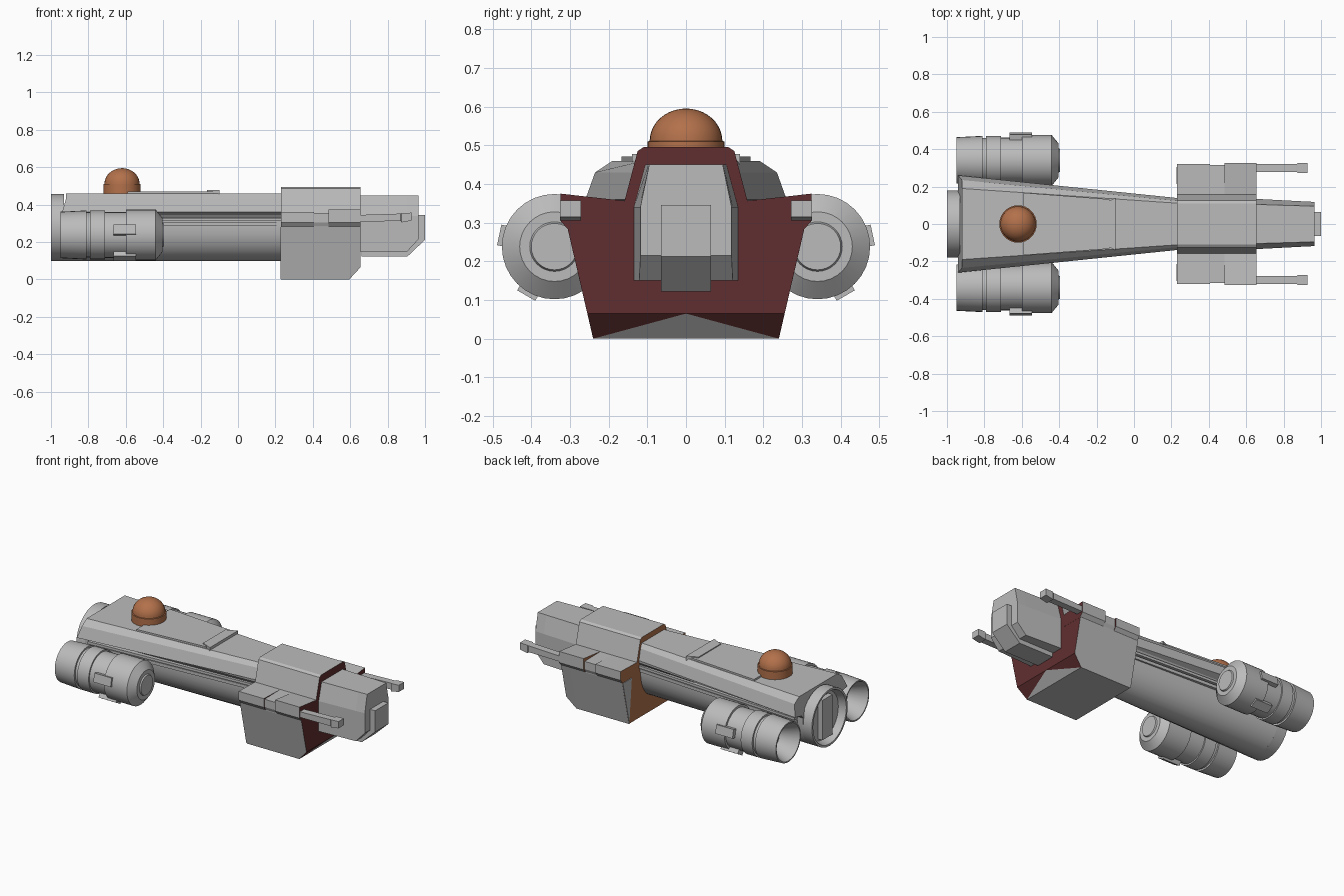
import bpy, bmesh, math

if "Cube" in bpy.data.objects:
    bpy.data.objects.remove(bpy.data.objects["Cube"])


def material(name, rgb):
    m = bpy.data.materials.new(name)
    m.diffuse_color = (*rgb, 1)
    m.use_nodes = True
    m.node_tree.nodes["Principled BSDF"].inputs["Base Color"].default_value = m.diffuse_color
    return m


GREY = material("hull grey", (0.5, 0.5, 0.5))
RED = material("dark red", (0.12, 0.028, 0.03))
RUST = material("rust orange", (0.45, 0.165, 0.07))


def loft(name, rings, mats=(GREY,), rule=None, splits=(), smooth=True):
    """Skin a list of equal-length point rings and cap both ends."""
    bm = bmesh.new()
    grid = [[bm.verts.new(p) for p in ring] for ring in rings]
    n = len(grid[0])
    for a, b in zip(grid, grid[1:]):
        for i in range(n):
            j = (i + 1) % n
            bm.faces.new((a[i], a[j], b[j], b[i]))
    bm.faces.new(grid[0])
    bm.faces.new(grid[-1])
    for (r1, i1), (r2, i2) in splits:
        bmesh.ops.connect_verts(bm, verts=[grid[r1][i1], grid[r2][i2]])
    bmesh.ops.recalc_face_normals(bm, faces=bm.faces)
    bm.normal_update()
    if rule:
        for f in bm.faces:
            f.material_index = rule(f)
    me = bpy.data.meshes.new(name)
    bm.to_mesh(me)
    bm.free()
    for m in mats:
        me.materials.append(m)
    ob = bpy.data.objects.new(name, me)
    bpy.context.collection.objects.link(ob)
    if smooth:
        bpy.ops.object.select_all(action='DESELECT')
        ob.select_set(True)
        bpy.context.view_layer.objects.active = ob
        bpy.ops.object.shade_smooth_by_angle(angle=math.radians(28))
    return ob


def sym(x, half):
    """Full cross-section at x from a half profile of (y, z), top to bottom."""
    return ([(x, y, z) for y, z in half] +
            [(x, -y, z) for y, z in reversed(half) if y > 0])


def lathe_x(name, prof, cy, cz, n=32):
    a = [2 * math.pi * i / n for i in range(n)]
    return loft(name, [[(x, cy + r * math.cos(t), cz + r * math.sin(t)) for t in a]
                       for x, r in prof])


def extrude_y(name, prof, y0, y1):
    return loft(name, [[(x, y, z) for x, z in prof] for y in (y0, y1)], smooth=False)


def box(name, x, y, z):
    return extrude_y(name, [(x[0], z[0]), (x[1], z[0]), (x[1], z[1]), (x[0], z[1])], *y)


# red front, orange back
def end_colours(f):
    if f.normal.x > 0.95:
        return 1
    if f.normal.x < -0.95:
        return 2
    c = f.calc_center_median()
    return 1 if f.normal.x > 0.3 and abs(c.y) > 0.1 else 0


ENDS = (GREY, RED, RUST)

# Main fuselage with rounded belly, tapering forward
def hull_half(deck, edge, brow, w):
    belly = [(w * math.cos(math.pi / 2 * k / 8), 0.278 - 0.178 * math.sin(math.pi / 2 * k / 8))
             for k in range(8)]
    return [(deck, 0.46), (brow, 0.43), (edge, 0.36), (w + 0.015, 0.345),
            (w, 0.325)] + belly + [(0, 0.10)]


back = sym(-0.94, hull_half(0.19, 0.26, 0.235, 0.178))
back = [(x + (0.02 if z > 0.4 else 0), y, z) for x, y, z in back]
loft("fuselage", [back, sym(0.25, hull_half(0.11, 0.137, 0.122, 0.122))])

# Tail nozzle with recessed core and fin
lathe_x("tail_nozzle", [(-0.955, 0.15), (-1.0, 0.165), (-1.0, 0.178), (-0.93, 0.178)],
        0, 0.278)
box("tail_nozzle_fin", (-0.985, -0.94), (-0.05, 0.05), (0.15, 0.40))

# Dorsal plate and its front cap
def plate(name, x0, w0, x1, w1, top):
    pts = [(x0, -w0), (x1, -w1), (x1, w1), (x0, w0)]
    loft(name, [[(x, y, z) for x, y in pts] for z in (0.45, top)], smooth=False)


plate("dorsal_plate", -0.59, 0.167, -0.13, 0.132, 0.471)
plate("dorsal_plate_cap", -0.165, 0.11, -0.098, 0.14, 0.477)

# Sensor dome on a short collar
prof = [(0.1, 0.455), (0.1, 0.51), (0.094, 0.511)]
prof += [(0.094 * math.cos(t), 0.511 + 0.084 * math.sin(t))
         for t in [math.pi / 2 * k / 10 for k in range(1, 10)]] + [(0.001, 0.595)]
loft("dome", [[(-0.62 + r * math.cos(math.pi * i / 16), r * math.sin(math.pi * i / 16), z)
               for i in range(32)] for r, z in prof], (RUST,))

# Forward housing with chamfered chin
top = [(0.11, 0.495), (0.125, 0.485), (0.16, 0.352), (0.305, 0.352), (0.305, 0.28)]
flat = sym(0.23, top + [(0.24, 0), (0, 0)])
mid = [(0.595, y, z) for x, y, z in flat]
front = sym(0.655, top + [(0.255, 0.065), (0, 0.065)])
loft("housing", [flat, mid, front], ENDS, end_colours,
     splits=[((1, 5), (2, 6)), ((1, 7), (2, 6))], smooth=False)

# Nose block and stepped tip
def nose(x, a, b, low):
    return sym(x, [(a, 0.45), (b, 0.34), (b, low)])


loft("nose", [nose(0.64, 0.105, 0.135, 0.15), nose(0.905, 0.097, 0.121, 0.15),
              nose(0.965, 0.095, 0.118, 0.215)], smooth=False)
extrude_y("nose_tip", [(0.66, 0.122), (0.905, 0.122), (1.0, 0.212), (1.0, 0.345),
                       (0.66, 0.345)], -0.065, 0.065)

ENGINE = [(-0.84, 0.07), (-0.95, 0.116), (-0.95, 0.124), (-0.81, 0.131), (-0.81, 0.12),
          (-0.79, 0.12), (-0.79, 0.131), (-0.71, 0.131), (-0.71, 0.122), (-0.60, 0.122),
          (-0.60, 0.136), (-0.44, 0.136), (-0.403, 0.09), (-0.403, 0.064), (-0.395, 0.06)]

for s, side in ((1, "left"), (-1, "right")):
    # Side engine with clasps
    cy, cz = s * 0.34, 0.238
    lathe_x("engine_" + side, ENGINE, cy, cz)
    for k, deg in enumerate((12, -60)):
        t = math.radians(deg)
        c, d = math.cos(t), math.sin(t)
        loc = [(0.11, -0.027), (0.146, -0.027), (0.146, 0.027), (0.11, 0.027)]
        loft(f"engine_clasp_{side}_{k}",
             [[(x, cy + s * (r * c - u * d), cz + r * d + u * c) for r, u in loc]
              for x in (-0.665, -0.545)], smooth=False)

    # Shoulder rail in three steps
    for k, (x0, x1, rise, out) in enumerate(((0.23, 0.405, 0.36, 0.322),
                                             (0.405, 0.485, 0.354, 0.315),
                                             (0.485, 0.656, 0.375, 0.325))):
        sec = [(0.155, 0.356), (out, rise), (out, 0.305), (0.303, 0.28), (0.155, 0.28)]
        loft(f"shoulder_rail_{side}_{k}", [[(x, s * y, z) for y, z in sec]
                                           for x in (x0, x1)],
             ENDS, end_colours if k != 1 else None, smooth=False)

    # Forward cannon blade with wider tip
    sec = [(0.655, 0.279, 0.322, 0.31, 0.345), (0.87, 0.279, 0.322, 0.312, 0.352),
           (0.875, 0.272, 0.326, 0.305, 0.355), (0.928, 0.272, 0.326, 0.315, 0.357)]
    loft("cannon_" + side, [[(x, s * a, lo), (x, s * b, lo), (x, s * b, hi), (x, s * a, hi)]
                            for x, a, b, lo, hi in sec], smooth=False)

    # Grey triangular panel on the housing's back face
    tri = [(0.304, 0.28), (0.215, 0.28), (0.24, 0.002)]
    loft("housing_back_panel_" + side, [[(x, s * y, z) for y, z in tri]
                                        for x in (0.226, 0.232)], smooth=False)

    # Long conduits along the fuselage side
    for k, (z0, z1, w) in enumerate(((0.285, 0.305, 0.0), (0.312, 0.328, 0.008))):
        loft(f"side_conduit_{side}_{k}",
             [[(x, s * a, z0), (x, s * (b + w), z0), (x, s * (b + w), z1), (x, s * a, z1)]
              for x, a, b in ((-0.9, 0.16, 0.2), (0.24, 0.10, 0.13))], smooth=False)
